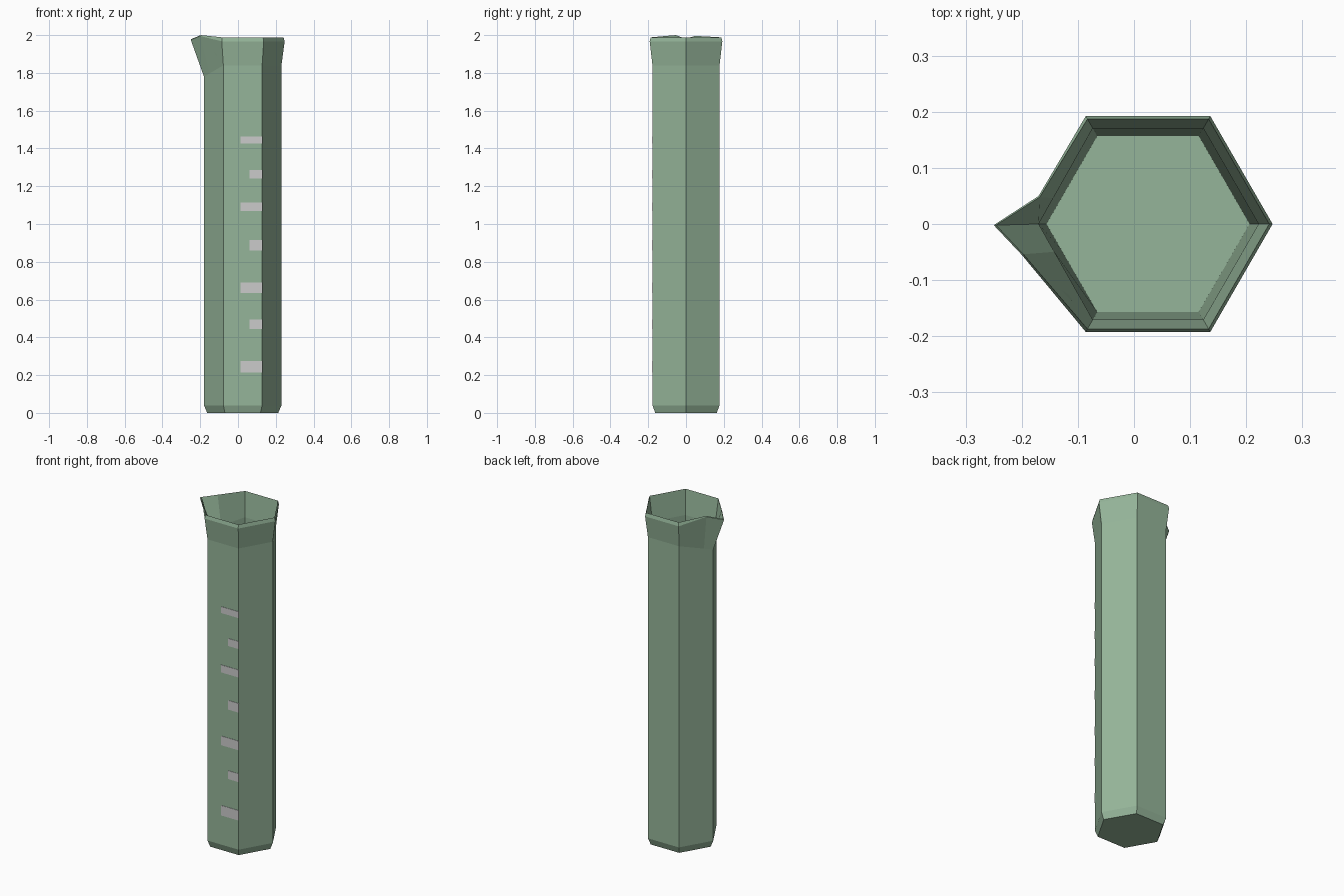
import bpy, bmesh, math
from mathutils import Vector

if "Cube" in bpy.data.objects:
    bpy.data.objects.remove(bpy.data.objects["Cube"])

CX = 0.025  # axis of the tube; the spout overhangs to -x


def material(name, rgb):
    m = bpy.data.materials.new(name)
    m.diffuse_color = (*rgb, 1)
    m.use_nodes = True
    m.node_tree.nodes["Principled BSDF"].inputs["Base Color"].default_value = m.diffuse_color
    return m


def add_object(name, bm, mat):
    bmesh.ops.recalc_face_normals(bm, faces=bm.faces[:])
    me = bpy.data.meshes.new(name)
    bm.to_mesh(me)
    bm.free()
    ob = bpy.data.objects.new(name, me)
    bpy.context.collection.objects.link(ob)
    me.materials.append(mat)
    return ob


def ring(r, z, corner=None, back=None, front=None):
    """Hexagon ring with two extra spout shoulders beside the -x corner."""
    p = [Vector((CX + r * math.cos(i * math.pi / 3),
                 r * math.sin(i * math.pi / 3), z)) for i in range(6)]
    if corner:
        p[3] = Vector(corner)
    b = Vector(back) if back else p[3].lerp(p[2], 0.27)
    f = Vector(front) if front else p[3].lerp(p[4], 0.29)
    return p[:3] + [b, p[3], f] + p[4:]


# Tube: profile runs up the outside, over the rim and down the inside
rings = [
    ring(0.188, 0.0),
    ring(0.205, 0.04),
    ring(0.205, 1.84, corner=(-0.18, 0, 1.78)),
    ring(0.222, 1.967, (-0.25, -0.002, 1.975), (-0.17, 0.05, 1.992), (-0.20, -0.055, 1.995)),
    ring(0.216, 1.988, (-0.246, -0.002, 1.98), (-0.168, 0.048, 1.996), (-0.197, -0.054, 2.0)),
    ring(0.197, 1.84, corner=(-0.17, 0, 1.81)),
    ring(0.181, 0.04),
]
bm = bmesh.new()
loops = [[bm.verts.new(p) for p in r] for r in rings]
for a, b in zip(loops, loops[1:]):
    for i in range(8):
        j = (i + 1) % 8
        bm.faces.new((a[i], a[j], b[j], b[i]))
bm.faces.new(loops[0][::-1])
bm.faces.new(loops[-1])
add_object("cylinder_body", bm, material("green_glass", (0.30, 0.46, 0.32)))

# Graduation marks on the front face: alternating long and short
grey = material("mark_grey", (0.62, 0.60, 0.62))
marks = [(0.215, 0.275), (0.445, 0.495), (0.635, 0.69), (0.86, 0.915),
         (1.07, 1.115), (1.24, 1.285), (1.425, 1.463)]
y_face = -0.205 * math.cos(math.pi / 6)
for n, (z0, z1) in enumerate(marks):
    x0, x1 = (0.06 if n % 2 else 0.012), 0.1285
    bm = bmesh.new()
    bmesh.ops.create_cube(bm, size=1)
    bmesh.ops.scale(bm, vec=(x1 - x0, 0.006, z1 - z0), verts=bm.verts)
    bmesh.ops.translate(bm, vec=((x0 + x1) / 2, y_face + 0.001, (z0 + z1) / 2), verts=bm.verts)
    add_object(f"graduation_mark_{n + 1}", bm, grey)
